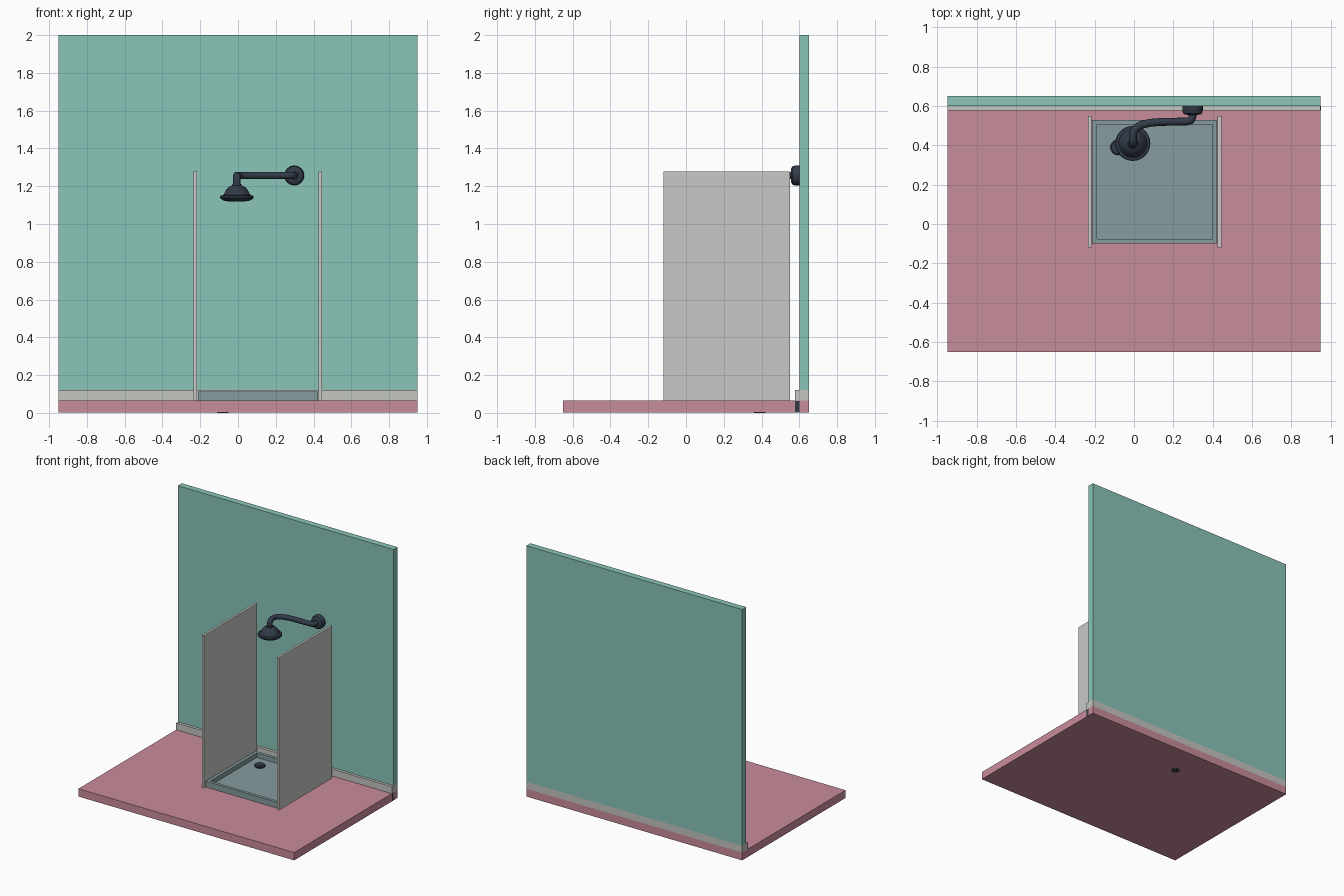
import bpy, bmesh, math
from mathutils import Matrix, Vector

if "Cube" in bpy.data.objects:
    bpy.data.objects.remove(bpy.data.objects["Cube"])


def material(name, hex_code):
    m = bpy.data.materials.new(name)
    srgb = [int(hex_code[i:i + 2], 16) / 255 for i in (0, 2, 4)]
    m.diffuse_color = [c / 12.92 if c <= 0.04045 else ((c + 0.055) / 1.055) ** 2.4 for c in srgb] + [1]
    m.use_nodes = True
    m.node_tree.nodes["Principled BSDF"].inputs["Base Color"].default_value = m.diffuse_color
    return m


TEAL = material("wall teal", "8bc5ba")
PINK = material("floor pink", "c98c9c")
TRIM = material("skirting grey", "c5c7c2")
PANEL = material("panel grey", "c9c9c6")
TRAY = material("tray blue grey", "869c9e")
DARK = material("dark metal", "323b49")


def make_object(name, bm, mat, smooth=False):
    bmesh.ops.recalc_face_normals(bm, faces=bm.faces)
    mesh = bpy.data.meshes.new(name)
    bm.to_mesh(mesh)
    bm.free()
    mesh.materials.append(mat)
    ob = bpy.data.objects.new(name, mesh)
    bpy.context.collection.objects.link(ob)
    if smooth:
        bpy.ops.object.select_all(action='DESELECT')
        ob.select_set(True)
        bpy.context.view_layer.objects.active = ob
        bpy.ops.object.shade_smooth_by_angle(angle=math.radians(35))
    return ob


def box_bm(lo, hi):
    lo, hi = Vector(lo), Vector(hi)
    bm = bmesh.new()
    bmesh.ops.create_cube(bm, size=1, matrix=Matrix.Translation((lo + hi) / 2)
                          @ Matrix.Diagonal((*(hi - lo), 1)))
    return bm


def box(name, lo, hi, mat):
    return make_object(name, box_bm(lo, hi), mat)


def lathe(name, profile, matrix, mat, sides=24):
    # profile is (radius, height), turned about local z, starting and ending on the axis
    bm = bmesh.new()
    verts = [bm.verts.new((r, 0, z)) for r, z in profile]
    edges = [bm.edges.new(p) for p in zip(verts, verts[1:])]
    bmesh.ops.spin(bm, geom=verts + edges, cent=(0, 0, 0), axis=(0, 0, 1),
                   angle=math.tau, steps=sides, use_duplicate=False)
    bmesh.ops.remove_doubles(bm, verts=bm.verts, dist=1e-5)
    bmesh.ops.transform(bm, matrix=matrix, verts=bm.verts)
    return make_object(name, bm, mat, True)


# Room
box("floor", (-.95, -.65, .003), (.95, .65, .065), PINK)
box("wall", (-.95, .60, .12), (.95, .65, 2.0), TEAL)
box("skirting", (-.95, .578, .065), (.95, .65, .12), TRIM)
box("floor_end_joint", (.947, .578, .004), (.951, .60, .064), DARK)

# Tray: raised rim around a sunken pan
bm = box_bm((-.213, -.10, .065), (.423, .53, .112))
top = max(bm.faces, key=lambda f: f.calc_center_median().z)
bmesh.ops.inset_region(bm, faces=[top], thickness=.034)
pan = bmesh.ops.extrude_discrete_faces(bm, faces=[top])["faces"][0]
bmesh.ops.translate(bm, verts=pan.verts, vec=(0, 0, -.036))
make_object("shower_tray", bm, TRAY)

# Side panels
for side, x in (("left", -.226), ("right", .435)):
    box(side + "_panel", (x - .009, -.12, .065), (x + .009, .55, 1.277), PANEL)

# Drain reaching through the floor
lathe("drain", [(0, 0), (.03, 0), (.03, .078), (.036, .078), (.04, .083), (.04, .09), (.034, .096), (0, .096)],
      Matrix.Translation((-.08, .39, 0)), DARK)

# Wall flange
lathe("wall_flange", [(0, 0), (.052, 0), (.052, .025), (.048, .037), (.036, .044), (0, .045)],
      Matrix.Translation((.298, .60, 1.257)) @ Matrix.Rotation(math.pi / 2, 4, 'X'), DARK)

# Curved supply pipe
path = [(.298, .57, 1.257), (.297, .545, 1.257), (.285, .526, 1.257), (.255, .522, 1.257),
        (.14, .519, 1.257), (.06, .510, 1.257), (.02, .495, 1.257), (-.002, .468, 1.257),
        (-.006, .435, 1.256), (-.006, .416, 1.248), (-.006, .41, 1.23), (-.006, .41, 1.19)]
curve = bpy.data.curves.new("pipe_path", 'CURVE')
curve.dimensions = '3D'
curve.bevel_depth = .02
curve.bevel_resolution = 3
curve.resolution_u = 3
curve.use_fill_caps = True
spline = curve.splines.new('BEZIER')
spline.bezier_points.add(len(path) - 1)
for point, co in zip(spline.bezier_points, path):
    point.co = co
    point.handle_left_type = point.handle_right_type = 'AUTO'
curve.materials.append(DARK)
pipe = bpy.data.objects.new("supply_pipe", curve)
bpy.context.collection.objects.link(pipe)
bpy.ops.object.select_all(action='DESELECT')
pipe.select_set(True)
bpy.context.view_layer.objects.active = pipe
bpy.ops.object.convert(target='MESH')
bpy.ops.object.shade_smooth_by_angle(angle=math.radians(40))

# Bell-shaped shower head
lathe("shower_head", [(0, .212), (.024, .212), (.026, .204), (.044, .196), (.056, .182), (.066, .164), (.072, .153),
                      (.086, .150), (.089, .143), (.087, .135), (.07, .124), (.04, .119), (0, .118)],
      Matrix.Translation((-.006, .41, 1.0)), DARK, 28)
